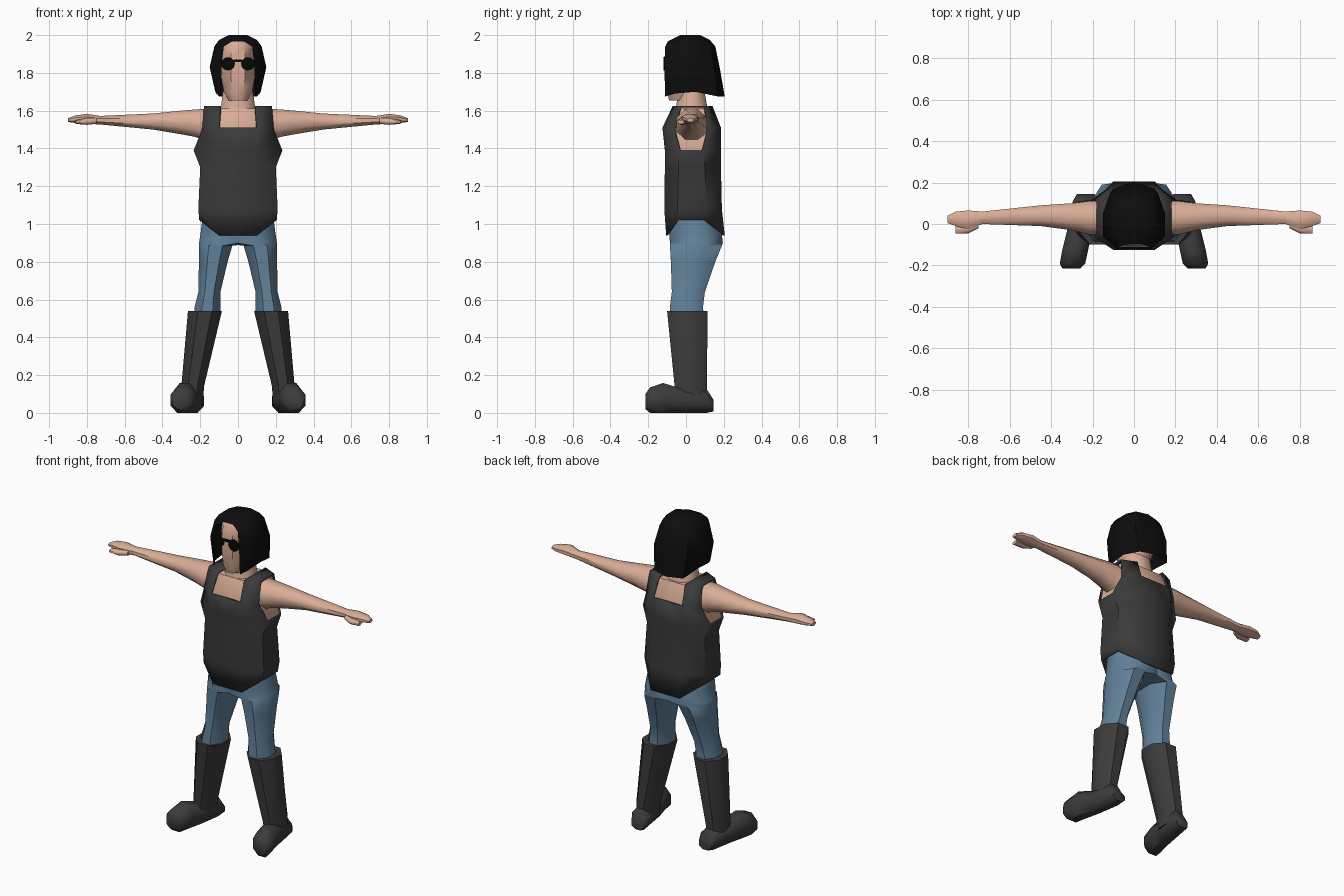
import bpy, bmesh, math


def material(name, rgb):
    m = bpy.data.materials.new(name)
    m.diffuse_color = (*rgb, 1)
    return m


SKIN = material("skin", (0.70, 0.42, 0.31))
CLOTH = material("charcoal_cloth", (0.042, 0.042, 0.042))
LEATHER = material("dark_leather", (0.045, 0.045, 0.045))
DENIM = material("denim_blue", (0.12, 0.22, 0.32))
HAIR = material("black_hair", (0.004, 0.004, 0.004))
GLASS = material("black_glass", (0.002, 0.002, 0.002))


def finish(name, bm, mat, mirror=False, thickness=0, angle=50):
    me = bpy.data.meshes.new(name)
    bm.to_mesh(me)
    bm.free()
    ob = bpy.data.objects.new(name, me)
    bpy.context.collection.objects.link(ob)
    me.materials.append(mat)
    bpy.ops.object.select_all(action='DESELECT')
    ob.select_set(True)
    bpy.context.view_layer.objects.active = ob
    bpy.ops.object.shade_smooth_by_angle(angle=math.radians(angle))
    if mirror:
        mod = ob.modifiers.new("mirror", 'MIRROR')
        mod.merge_threshold = 0.0005
    if thickness:
        mod = ob.modifiers.new("thickness", 'SOLIDIFY')
        mod.thickness = thickness
        mod.offset = -1
    return ob


def loft(name, axis, sections, mat, mirror=False):
    """Eight-sided tube; each section is (position, low a, high a, low b, high b)."""
    bm = bmesh.new()
    rings = []
    for p, a0, a1, b0, b1 in sections:
        ring = []
        for k in range(8):
            t = math.radians(22.5 + 45 * k)
            s = 1 / math.cos(math.radians(22.5))
            co = [(a0 + a1) / 2 + (a1 - a0) / 2 * s * math.cos(t),
                  (b0 + b1) / 2 + (b1 - b0) / 2 * s * math.sin(t)]
            co.insert(axis, p)
            ring.append(bm.verts.new(co))
        rings.append(ring)
    for r, q in zip(rings, rings[1:]):
        for k in range(8):
            j = (k + 1) % 8
            bm.faces.new((r[k], r[j], q[j], q[k]))
    bm.faces.new(rings[0])
    bm.faces.new(rings[-1])
    bmesh.ops.recalc_face_normals(bm, faces=bm.faces)
    return finish(name, bm, mat, mirror)


def half_shell(name, rows, mat, skip, caps=(), thickness=0):
    """Mirrored sheet running from front centre around +x to back centre."""
    bm = bmesh.new()
    g = [[bm.verts.new(p) for p in row] for row in rows]
    for r in range(len(g) - 1):
        for c in range(len(g[0]) - 1):
            if not skip(r, c):
                bm.faces.new((g[r][c], g[r][c + 1], g[r + 1][c + 1], g[r + 1][c]))
    for cols in caps:
        bm.faces.new([g[-1][c] for c in cols])
    loose = [v for v in bm.verts if not v.link_faces]
    bmesh.ops.delete(bm, geom=loose, context='VERTS')
    return finish(name, bm, mat, True, thickness)


# Torso levels: mid z, side z, front x, front y, side x, side y front/back, back y
LEVELS = [
    (0.94, 1.02, 0.10, -0.105, 0.205, -0.045, 0.10, 0.205),
    (1.08, 1.08, 0.11, -0.115, 0.21, -0.045, 0.11, 0.19),
    (1.30, 1.30, 0.10, -0.112, 0.20, -0.04, 0.10, 0.185),
    (1.39, 1.39, 0.10, -0.112, 0.235, -0.035, 0.09, 0.185),
    (1.51, 1.50, 0.10, -0.125, 0.19, -0.065, 0.12, 0.185),
    (1.625, 1.625, 0.092, -0.07, 0.18, -0.03, 0.10, 0.14),
]


def torso_row(level, inset=0.0):
    zm, zs, xn, yf, xs, sf, sb, yb = level
    yf, yb, xs = yf + inset, yb - inset, xs - inset
    if zm > 1.6:
        zm, zs = zm - inset, zs - inset
    return [(0, yf, zm), (xn, yf, zm), (xs, sf, zs),
            (xs, sb, zs), (xn, yb, zm), (0, yb, zm)]


# Tank top with arm holes, square necklines and shoulder straps
half_shell("tank_top", [torso_row(l) for l in LEVELS], CLOTH,
           lambda r, c: (r >= 3 and c == 2) or (r == 4 and c in (0, 4)),
           caps=[(1, 2, 3, 4)], thickness=0.01)

# Skin under the tank top
half_shell("chest", [torso_row(l, 0.013) for l in LEVELS[2:]], SKIN,
           lambda r, c: False, caps=[range(6)])
loft("neck", 2, [(1.58, -0.10, 0.10, -0.06, 0.12), (1.635, -0.088, 0.088, -0.05, 0.11),
                 (1.74, -0.075, 0.075, -0.04, 0.09)], SKIN)
loft("head", 2, [(1.655, -0.05, 0.05, -0.09, 0.03), (1.70, -0.075, 0.075, -0.10, 0.09),
                 (1.78, -0.09, 0.09, -0.107, 0.13), (1.88, -0.09, 0.09, -0.107, 0.13),
                 (1.94, -0.08, 0.08, -0.10, 0.11), (1.972, -0.05, 0.05, -0.085, 0.08)], SKIN)

# Bobbed hair, open over the face
half_shell("hair", [
    [(0, -0.11, 1.675), (0.09, -0.11, 1.675), (0.115, -0.06, 1.69),
     (0.12, 0.05, 1.70), (0.10, 0.17, 1.675), (0, 0.205, 1.675)],
    [(0, -0.115, 1.84), (0.088, -0.115, 1.84), (0.15, -0.06, 1.83),
     (0.15, 0.05, 1.83), (0.115, 0.15, 1.83), (0, 0.18, 1.82)],
    [(0, -0.11, 1.94), (0.075, -0.11, 1.94), (0.12, -0.06, 1.94),
     (0.125, 0.05, 1.94), (0.095, 0.125, 1.94), (0, 0.155, 1.94)],
    [(0, -0.097, 1.966), (0.033, -0.097, 1.966), (0.10, -0.045, 1.975),
     (0.10, 0.05, 1.975), (0.075, 0.105, 1.975), (0, 0.125, 1.975)],
    [(0, -0.03, 2), (0.02, -0.03, 2), (0.045, 0, 2),
     (0.05, 0.04, 2), (0.04, 0.06, 2), (0, 0.075, 2)],
], HAIR, lambda r, c: r < 3 and c == 0, caps=[range(6)])

# Round sunglasses with a thin bridge
bm = bmesh.new()
lens = [bm.verts.new((0.053 + 0.037 * math.cos(math.tau * k / 12), -0.112,
                      1.848 + 0.035 * math.sin(math.tau * k / 12))) for k in range(12)]
bridge = [bm.verts.new(p) for p in ((0, -0.112, 1.858), (0.022, -0.112, 1.858),
                                    (0.022, -0.112, 1.872), (0, -0.112, 1.872))]
bm.faces.new(lens)
bm.faces.new(bridge)
out = bmesh.ops.extrude_face_region(bm, geom=bm.faces[:])
bmesh.ops.translate(bm, vec=(0, -0.008, 0),
                    verts=[v for v in out["geom"] if isinstance(v, bmesh.types.BMVert)])
bmesh.ops.recalc_face_normals(bm, faces=bm.faces)
finish("sunglasses", bm, GLASS, True, angle=30)

# Arms, hands and thumbs
loft("arm", 0, [(0.15, -0.05, 0.11, 1.42, 1.61), (0.22, -0.05, 0.11, 1.46, 1.607),
                (0.30, -0.03, 0.10, 1.475, 1.60), (0.45, -0.01, 0.09, 1.50, 1.585),
                (0.73, 0.0, 0.06, 1.527, 1.572), (0.80, -0.025, 0.065, 1.53, 1.583),
                (0.86, -0.01, 0.06, 1.535, 1.575), (0.90, 0.005, 0.04, 1.54, 1.56)],
     SKIN, True)
loft("thumb", 0, [(0.75, -0.02, 0.02, 1.53, 1.56), (0.80, -0.045, 0.0, 1.525, 1.56),
                  (0.86, -0.045, -0.01, 1.53, 1.55)], SKIN, True)

# Jeans: two legs that overlap at the hips
loft("jeans", 2, [(0.50, 0.095, 0.235, -0.085, 0.095), (0.56, 0.093, 0.23, -0.085, 0.09),
                  (0.64, 0.093, 0.21, -0.075, 0.10), (0.80, 0.055, 0.207, -0.08, 0.155),
                  (0.885, 0.03, 0.207, -0.085, 0.19), (0.90, -0.10, 0.206, -0.085, 0.195),
                  (0.96, -0.10, 0.197, -0.09, 0.188), (1.06, -0.10, 0.185, -0.085, 0.165)],
     DENIM, True)

# Tall boots with feet turned outward
loft("boot_shaft", 2, [(0.05, 0.185, 0.295, -0.05, 0.11), (0.14, 0.18, 0.30, -0.06, 0.11),
                       (0.54, 0.085, 0.265, -0.10, 0.115)], LEATHER, True)
loft("boot_foot", 1, [(0.145, 0.19, 0.275, 0.008, 0.07), (0.11, 0.18, 0.295, 0, 0.125),
                      (-0.03, 0.20, 0.322, 0, 0.13), (-0.12, 0.22, 0.345, 0, 0.158),
                      (-0.19, 0.235, 0.358, 0, 0.135), (-0.215, 0.26, 0.345, 0.02, 0.10)],
     LEATHER, True)
